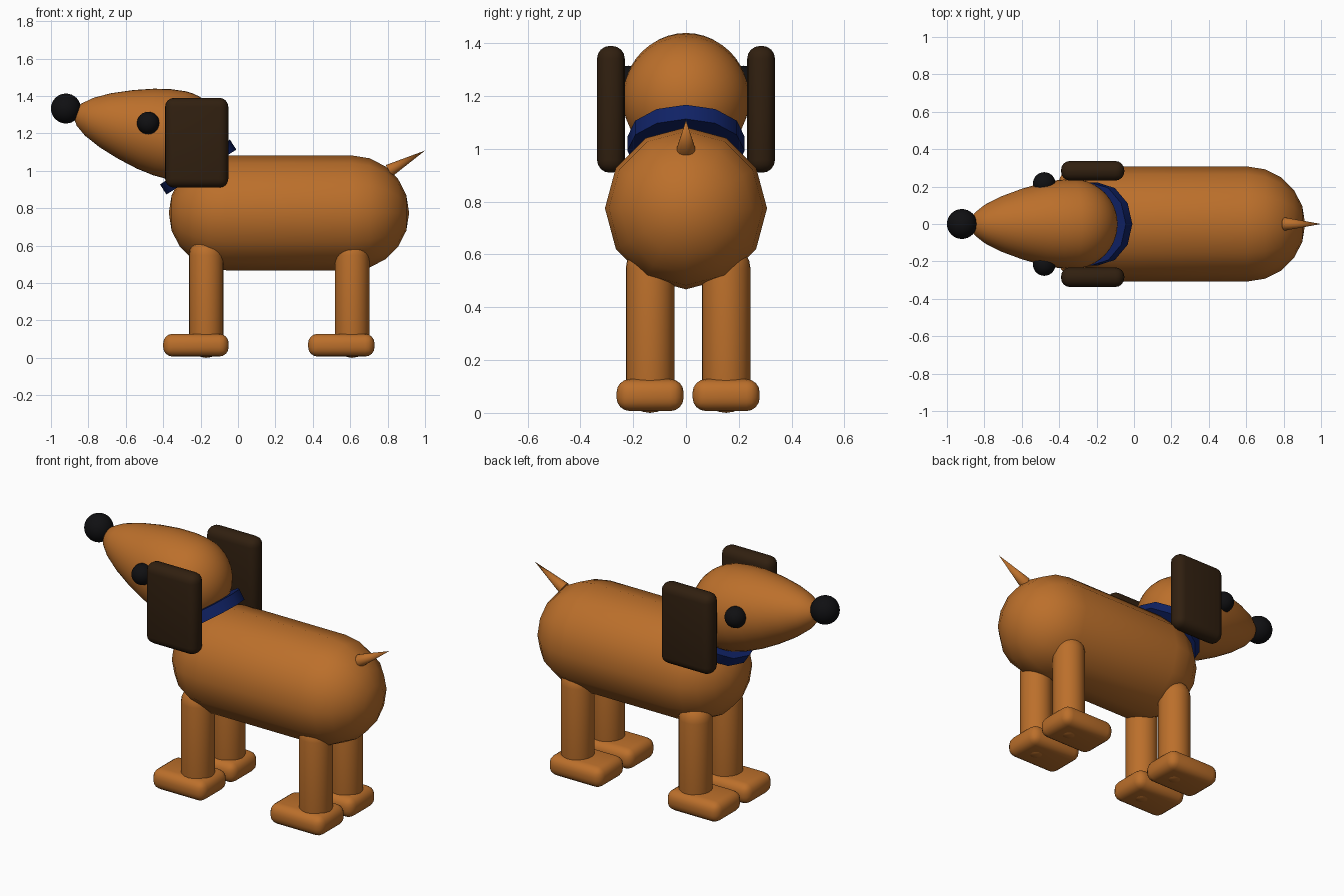
import bpy, bmesh
from math import sin, cos, pi
from mathutils import Vector

if "Cube" in bpy.data.objects:
    bpy.data.objects.remove(bpy.data.objects["Cube"])


def material(name, rgb):
    m = bpy.data.materials.new(name)
    m.diffuse_color = (*rgb, 1)
    m.use_nodes = True
    m.node_tree.nodes["Principled BSDF"].inputs["Base Color"].default_value = m.diffuse_color
    return m


TAN = material("tan", (0.50, 0.16, 0.024))
DARK = material("dark_brown", (0.030, 0.014, 0.005))
BLACK = material("black", (0.005, 0.005, 0.006))
NAVY = material("navy", (0.005, 0.016, 0.13))


def finish(name, bm, mat, angle=45):
    bmesh.ops.recalc_face_normals(bm, faces=bm.faces)
    me = bpy.data.meshes.new(name)
    bm.to_mesh(me)
    bm.free()
    me.materials.append(mat)
    ob = bpy.data.objects.new(name, me)
    bpy.context.collection.objects.link(ob)
    bpy.ops.object.select_all(action='DESELECT')
    ob.select_set(True)
    bpy.context.view_layer.objects.active = ob
    bpy.ops.object.shade_smooth_by_angle(angle=angle * pi / 180)
    return ob


def revolve(name, profile, origin, axis, sides, mat):
    """Turn (distance, radius) points around an axis."""
    q = Vector(axis).to_track_quat('Z', 'Y')
    bm = bmesh.new()
    rings = []
    for d, r in profile:
        n = sides if r > 1e-5 else 1
        rings.append([bm.verts.new(Vector(origin) + q @ Vector(
            (r * cos(2 * pi * i / sides), r * sin(2 * pi * i / sides), d))) for i in range(n)])
    for a, b in zip(rings, rings[1:]):
        for i in range(sides):
            j = (i + 1) % sides
            quad = [a[i % len(a)], a[j % len(a)], b[j % len(b)], b[i % len(b)]]
            bm.faces.new(list(dict.fromkeys(quad)))
    return finish(name, bm, mat)


def capsule(length, r, steps):
    arc = [(r * cos(pi / 2 * k / steps), r * sin(pi / 2 * k / steps)) for k in range(steps + 1)]
    return [(r - c, s) for c, s in arc] + [(length - r + c, s) for c, s in reversed(arc)]


def ball(name, centre, r, mat):
    prof = [(-r * cos(pi * k / 16), r * sin(pi * k / 16)) for k in range(17)]
    return revolve(name, prof, centre, (0, 0, 1), 32, mat)


def rounded_box(name, lo, hi, r, mat):
    lo, hi = Vector(lo), Vector(hi)
    bm = bmesh.new()
    bmesh.ops.create_cube(bm, size=1)
    for v in bm.verts:
        v.co = Vector([(lo[k] + hi[k]) / 2 + v.co[k] * (hi[k] - lo[k]) for k in range(3)])
    bmesh.ops.bevel(bm, geom=bm.edges[:], offset=r, segments=4, profile=0.5, affect='EDGES')
    return finish(name, bm, mat)


# Body: twelve-sided capsule
revolve("body", capsule(1.285, 0.307, 5), (-0.37, 0, 0.775), (1, 0, 0), 12, TAN)

# Legs and feet
for end, x, x0, x1 in (("front", -0.17, -0.40, -0.05), ("back", 0.61, 0.375, 0.73)):
    for side, y in (("right", -0.136), ("left", 0.152)):
        revolve(f"{end}_{side}_leg", capsule(0.64, 0.092, 5), (x, y, 0), (0, 0, 1), 24, TAN)
        rounded_box(f"{end}_{side}_foot", (x0, y - 0.127, 0.007), (x1, y + 0.127, 0.128), 0.05, TAN)

# Head: teardrop, pointed at the snout and round at the back
snout, skull = Vector((-0.875, 0, 1.305)), Vector((-0.328, 0, 1.19))
length = (skull - snout).length
head = [(0, 0), (0.004, 0.025), (0.025, 0.06), (0.08, 0.103), (0.17, 0.148),
        (0.28, 0.188), (0.39, 0.219), (0.48, 0.235)]
head += [(length + 0.24 * sin(pi / 20 * k), 0.24 * cos(pi / 20 * k)) for k in range(10)]
head.append((length + 0.24, 0))
revolve("head", head, snout, skull - snout, 40, TAN)
ball("nose", (-0.92, 0, 1.333), 0.08, BLACK)

# Eyes and ears
for side, s in (("right", -1), ("left", 1)):
    ball(f"{side}_eye", (-0.48, s * 0.217, 1.255), 0.06, BLACK)
    y0, y1 = sorted((s * 0.232, s * 0.337))
    rounded_box(f"{side}_ear", (-0.39, y0, 0.91), (-0.052, y1, 1.39), 0.048, DARK)

# Collar: tilted solid band
revolve("collar", [(-0.032, 0), (-0.032, 0.222), (0.032, 0.222), (0.032, 0)],
        (-0.213, 0, 1.02), (-0.54, 0, 0.84), 12, NAVY)

# Tail: small cone
base, tip = Vector((0.807, 0, 1.0)), Vector((1.0, 0, 1.108))
revolve("tail", [(0, 0), (0, 0.035), ((tip - base).length, 0)], base, tip - base, 16, TAN)
